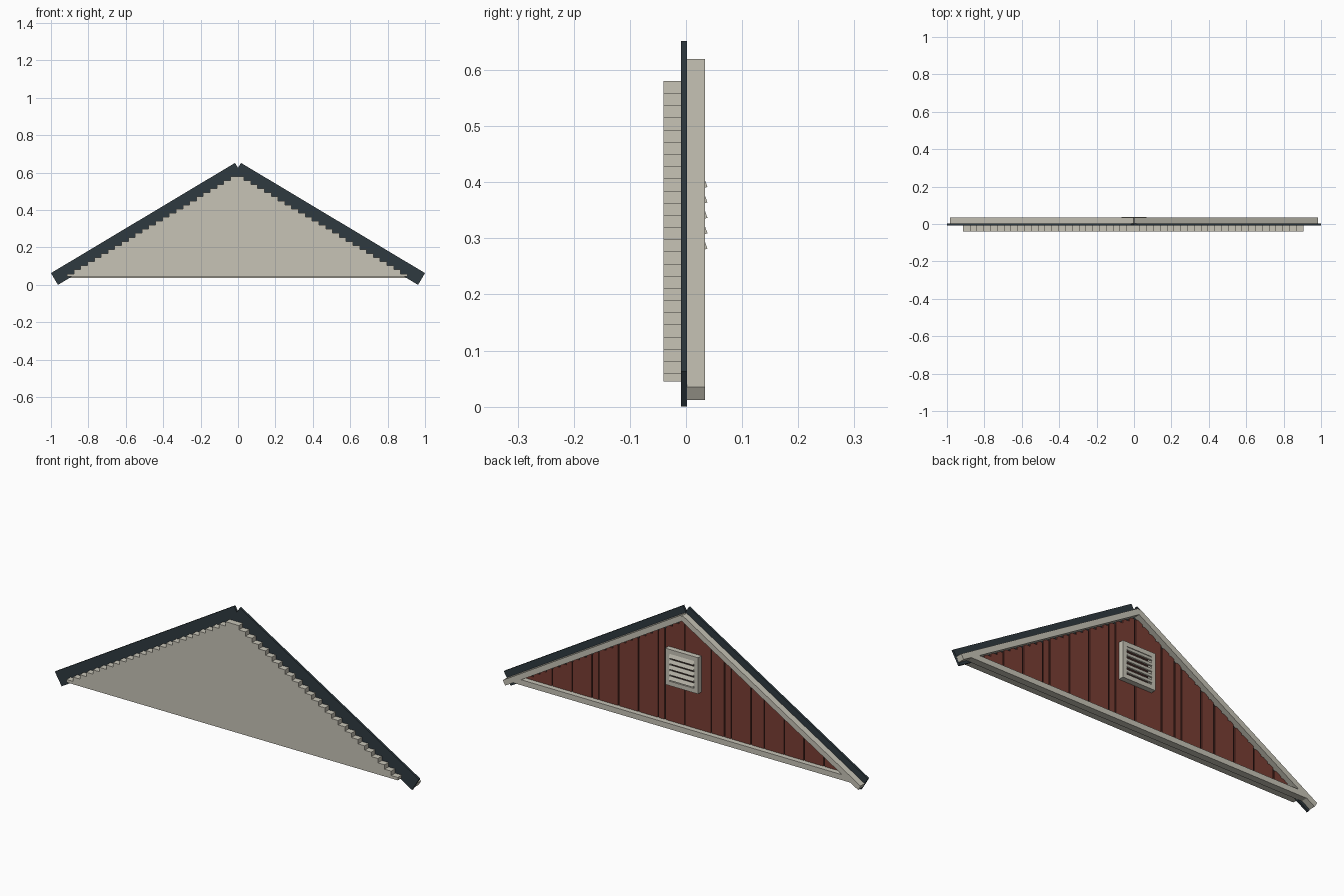
import bpy, bmesh, math
from mathutils import Vector

if "Cube" in bpy.data.objects:
    bpy.data.objects.remove(bpy.data.objects["Cube"])


def material(name, rgb):
    m = bpy.data.materials.new(name)
    m.diffuse_color = (*rgb, 1)
    m.use_nodes = True
    m.node_tree.nodes["Principled BSDF"].inputs["Base Color"].default_value = m.diffuse_color
    return m


CREAM = material("cream_paint", (0.57, 0.55, 0.47))
DARK = material("dark_slate", (0.028, 0.042, 0.051))
RED = material("red_boards", (0.19, 0.047, 0.034))
SHADOW = material("groove_shadow", (0.03, 0.012, 0.01))


def prisms(name, outlines, y0, y1, mat):
    """Extrude closed x-z outlines from y0 to y1 into one object."""
    bm = bmesh.new()
    for pts in outlines:
        a = [bm.verts.new((x, y0, z)) for x, z in pts]
        b = [bm.verts.new((x, y1, z)) for x, z in pts]
        n = len(pts)
        bm.faces.new(a)
        bm.faces.new(b[::-1])
        for i in range(n):
            j = (i + 1) % n
            bm.faces.new((a[i], b[i], b[j], a[j]))
    bmesh.ops.recalc_face_normals(bm, faces=bm.faces)
    me = bpy.data.meshes.new(name)
    bm.to_mesh(me)
    bm.free()
    me.materials.append(mat)
    ob = bpy.data.objects.new(name, me)
    bpy.context.collection.objects.link(ob)
    return ob


def rect(x0, x1, z0, z1):
    return [(x0, z0), (x1, z0), (x1, z1), (x0, z1)]


def sloped(low, high, width, side):
    """Rectangle under the sloping line low-high, on the given side."""
    a, b = Vector(low), Vector(high)
    d = (b - a).normalized()
    n = Vector((d.y, -d.x)) * width
    if n.y > 0:
        n = -n
    return [(side * p.x, p.y) for p in (a, b, b + n, a + n)]


# roof edge strips and the cream rake trim behind them
for side, label in ((1, "right"), (-1, "left")):
    prisms("roof_edge_" + label,
           [sloped((1.0, 0.063), (0.016, 0.652), 0.073, side)], -0.009, 0.002, DARK)
    prisms("rake_trim_" + label,
           [sloped((0.983, 0.035), (0.004, 0.62), 0.027, side)], 0.002, 0.034, CREAM)

# stepped wall core, one closed staircase outline
W, STEP, N, BASE, SHIFT = 0.0364, 0.0217, 25, 0.045, -0.004


def top(i):
    return 0.58 - STEP * (i if i >= 0 else -i - 1)


outline = [(SHIFT + N * W, BASE), (SHIFT - N * W, BASE)]
for i in range(-N, N):
    outline += [(SHIFT + i * W, top(i)), (SHIFT + (i + 1) * W, top(i))]
prisms("wall_core", [outline], -0.04, 0.0, CREAM)
prisms("groove_backing", [outline], 0.0, 0.003, SHADOW)

# red siding columns with grooves at irregular board joints
joints = {-21, -18, -15, -12, -10, -7, -6, -4, 0, 3, 4, 7, 10, 13, 14, 17, 20}
boards = []
for i in range(-N, N):
    x0 = SHIFT + i * W + (0.007 if i in joints else 0)
    boards.append(rect(x0, SHIFT + (i + 1) * W, BASE, top(i)))
prisms("red_siding", boards, 0.003, 0.008, RED)

# bottom trim
prisms("bottom_trim", [rect(-0.925, 0.925, 0.037, 0.064)], 0.0, 0.034, CREAM)

# vent: frame, dark backing, tilted slats
VZ, R, B = 0.343, 0.09, 0.022
prisms("vent_frame", [rect(-R, R, VZ + R - B, VZ + R), rect(-R, R, VZ - R, VZ - R + B),
                      rect(-R, -R + B, VZ - R + B, VZ + R - B),
                      rect(R - B, R, VZ - R + B, VZ + R - B)], 0.008, 0.034, CREAM)
prisms("vent_backing", [rect(-R + B, R - B, VZ - R + B, VZ + R - B)], 0.008, 0.012, SHADOW)
for k in range(5):
    slat = prisms("vent_slat_%d" % (k + 1), [rect(-R + B, R - B, -0.01, 0.01)],
                  -0.003, 0.003, CREAM)
    slat.location = (0, 0.032, 0.29 + k * 0.0275)
    slat.rotation_euler.x = math.radians(20)
